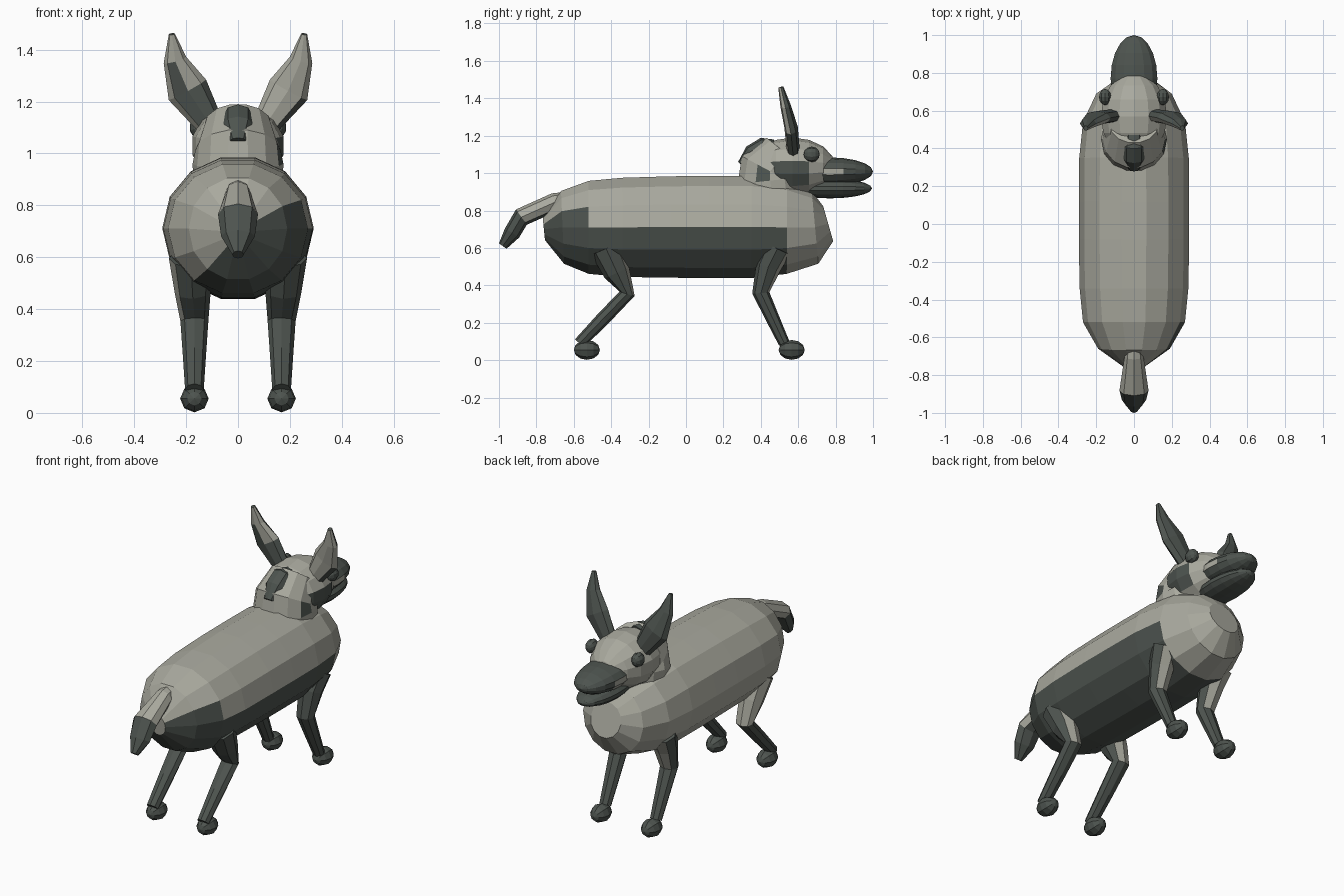
import bpy, bmesh, math
from mathutils import Vector, Matrix

if "Cube" in bpy.data.objects:
    bpy.data.objects.remove(bpy.data.objects["Cube"])


def material(name, rgb):
    m = bpy.data.materials.new(name)
    m.use_nodes = True
    m.diffuse_color = (*rgb, 1)
    m.node_tree.nodes["Principled BSDF"].inputs["Base Color"].default_value = (*rgb, 1)
    return m


PALE = material("pale grey", (0.40, 0.40, 0.345))
DARK = material("dark slate", (0.075, 0.088, 0.078))


def all_dark(c, n):
    return True


def all_pale(c, n):
    return False


def finish(name, bm, is_dark):
    """Paint faces by rule and make the object, flat shaded."""
    bmesh.ops.recalc_face_normals(bm, faces=bm.faces)
    bm.normal_update()
    for f in bm.faces:
        f.material_index = int(is_dark(f.calc_center_median(), f.normal))
    me = bpy.data.meshes.new(name)
    bm.to_mesh(me)
    bm.free()
    me.materials.append(PALE)
    me.materials.append(DARK)
    ob = bpy.data.objects.new(name, me)
    bpy.context.collection.objects.link(ob)
    return ob


def loft(name, stations, sides, is_dark, side=(1, 0, 0)):
    """Tube through stations (x, y, z, radius along side, other radius)."""
    bm = bmesh.new()
    pts = [Vector(s[:3]) for s in stations]
    rings = []
    for i, s in enumerate(stations):
        t = (pts[min(i + 1, len(pts) - 1)] - pts[max(i - 1, 0)]).normalized()
        u = Vector(side)
        u = (u - t * u.dot(t)).normalized()
        v = t.cross(u)
        ring = []
        for k in range(sides):
            a = math.tau * k / sides
            ring.append(bm.verts.new(pts[i] + u * s[3] * math.cos(a) + v * s[4] * math.sin(a)))
        rings.append(ring)
    for a, b in zip(rings, rings[1:]):
        for k in range(sides):
            j = (k + 1) % sides
            bm.faces.new((a[k], a[j], b[j], b[k]))
    bm.faces.new(rings[0])
    bm.faces.new(rings[-1])
    return finish(name, bm, is_dark)


def ellipsoid(name, centre, radii, segs, rings, is_dark):
    """Low-poly ball with its poles along y."""
    bm = bmesh.new()
    bmesh.ops.create_uvsphere(bm, u_segments=segs, v_segments=rings, radius=1)
    m = Matrix.Translation(centre) @ Matrix.Diagonal((*radii, 1)) @ Matrix.Rotation(math.pi / 2, 4, 'X')
    bm.transform(m)
    return finish(name, bm, is_dark)


# Body: barrel with a dark belly that climbs higher on the +x flank
def belly(c, n):
    d = Vector((c.x, c.z - 0.71))
    if d.length < 0.02:
        return False
    d.normalize()
    lean = 0.42 * d.x - 0.91 * d.y
    if c.y > 0.62:
        return False
    if c.y > 0.54:
        return lean > 0.75
    if c.y < -0.52:
        return lean > (0.2 if d.x > 0 else 0.42)
    return lean > 0.42


loft("body", [
    (0, -0.76, 0.70, 0.05, 0.06), (0, -0.66, 0.71, 0.19, 0.20),
    (0, -0.52, 0.71, 0.27, 0.255), (0, -0.34, 0.71, 0.288, 0.272),
    (0, -0.08, 0.712, 0.292, 0.278), (0, 0.12, 0.712, 0.292, 0.28),
    (0, 0.35, 0.712, 0.29, 0.28), (0, 0.54, 0.71, 0.27, 0.255),
    (0, 0.69, 0.71, 0.20, 0.20), (0, 0.76, 0.73, 0.10, 0.10)], 14, belly)

# Neck, skull and tuft
loft("neck", [
    (0, 0.47, 0.82, 0.17, 0.17), (0, 0.45, 0.96, 0.175, 0.18),
    (0, 0.45, 1.01, 0.165, 0.175), (0, 0.53, 1.11, 0.13, 0.13)], 14,
    lambda c, n: c.x > 0.06 and c.y < 0.44 and 0.96 < c.z < 1.0)
ellipsoid("skull", (0, 0.57, 1.03), (0.18, 0.23, 0.16), 14, 8,
          lambda c, n: c.x > 0.1 and c.y < 0.66 and 0.93 < c.z < 1.03)
loft("mane_tuft", [
    (0, 0.29, 1.05, 0.03, 0.015), (0, 0.345, 1.115, 0.055, 0.035),
    (0, 0.41, 1.15, 0.055, 0.04), (0, 0.47, 1.15, 0.04, 0.03)], 8, all_dark)


# Muzzle: dark nose, dark lip on the +x side
def nose(c, n):
    return c.y > 0.86 or (c.x > 0 and (c.z < 1.0 or c.y < 0.69)) or n.z < -0.6


ellipsoid("muzzle", (0, 0.77, 1.008), (0.127, 0.23, 0.076), 14, 10, nose)
ellipsoid("lower_jaw", (0, 0.77, 0.918), (0.105, 0.225, 0.053), 14, 10, all_dark)

# Tail: pale root, dark tip
loft("tail", [
    (0, -0.60, 0.87, 0.035, 0.035), (0, -0.70, 0.845, 0.05, 0.05),
    (0, -0.88, 0.765, 0.077, 0.05), (0, -0.93, 0.68, 0.065, 0.045),
    (0, -0.98, 0.61, 0.022, 0.025)], 8,
    lambda c, n: c.y < -0.87 or (n.z < -0.5 and c.y < -0.75))


# Legs: pale front of thigh, pale streak on the back of the shin
def leg_paint(c, n):
    if c.z > 0.36:
        return not (n.y > 0.6 or (c.x < 0 and n.x < -0.4 and c.y < 0))
    return not (0.2 < c.z < 0.36 and n.y < -0.3 and abs(n.x) < 0.2 and c.y < 0)


for label, s in (("left", 1), ("right", -1)):
    x = 0.168 * s
    loft("rear_leg_" + label, [
        (x * 1.08, -0.43, 0.60, 0.085, 0.085), (x * 1.04, -0.37, 0.47, 0.07, 0.072),
        (x, -0.315, 0.355, 0.054, 0.042), (x, -0.44, 0.225, 0.045, 0.038),
        (x, -0.57, 0.09, 0.036, 0.032)], 8, leg_paint, (1, 0.01, 0))
    loft("front_leg_" + label, [
        (x * 1.08, 0.49, 0.60, 0.085, 0.075), (x * 1.04, 0.44, 0.50, 0.07, 0.068),
        (x, 0.40, 0.36, 0.054, 0.046), (x, 0.46, 0.23, 0.045, 0.037),
        (x, 0.525, 0.09, 0.036, 0.03)], 8, leg_paint, (1, 0.01, 0))
    for end, y in (("rear", -0.53), ("front", 0.565)):
        ellipsoid(f"{end}_hoof_{label}", (x, y, 0.055), (0.055, 0.07, 0.053), 8, 6, all_dark)

    # Eyes
    ellipsoid("eye_" + label, (0.153 * s, 0.672, 1.10), (0.034, 0.043, 0.042), 10, 6, all_dark)

    # Ears: dark inside, pale behind, with dark ends
    def ear_paint(c, n, s=s):
        if n.y > 0.05 or c.z > 1.43:
            return True
        return c.z < 1.3 and s < 0 and n.x > -0.3 or c.z < 1.25 and s > 0 and n.x > 0.4

    loft("ear_" + label, [
        (0.10 * s, 0.575, 1.10, 0.035, 0.05), (0.195 * s, 0.562, 1.245, 0.036, 0.082),
        (0.243 * s, 0.532, 1.36, 0.028, 0.045), (0.255 * s, 0.507, 1.46, 0.014, 0.012)],
        8, ear_paint, (0, 1, 0))
